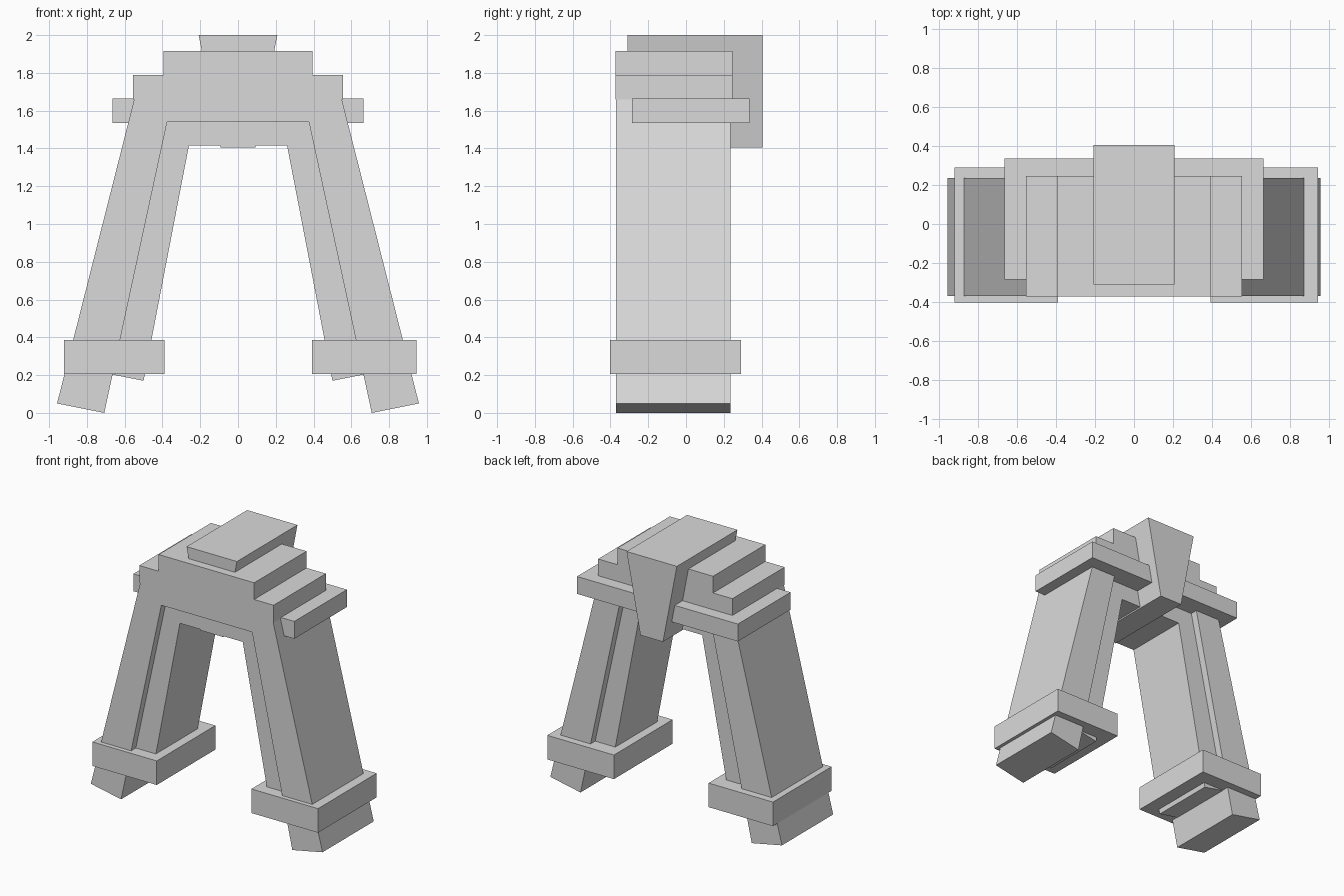
import bpy
import bmesh

default = bpy.data.objects.get("Cube")
if default:
    bpy.data.objects.remove(default, do_unlink=True)

# Single plain stone colour
stone = bpy.data.materials.new("light_grey_stone")
stone.use_nodes = True
grey = (0.7, 0.7, 0.7, 1)
stone.diffuse_color = grey
stone.node_tree.nodes["Principled BSDF"].inputs["Base Color"].default_value = grey


def extrude_profile(name, outline, front, back):
    """Extrude an (x, z) outline from the front y to the back y."""
    bm = bmesh.new()
    face = bm.faces.new([bm.verts.new((x, front, z)) for x, z in outline])
    ext = bmesh.ops.extrude_face_region(bm, geom=[face])
    moved = [v for v in ext["geom"] if isinstance(v, bmesh.types.BMVert)]
    bmesh.ops.translate(bm, verts=moved, vec=(0, back - front, 0))
    bmesh.ops.recalc_face_normals(bm, faces=bm.faces)
    mesh = bpy.data.meshes.new(name)
    bm.to_mesh(mesh)
    bm.free()
    mesh.materials.append(stone)
    obj = bpy.data.objects.new(name, mesh)
    bpy.context.collection.objects.link(obj)
    return obj


def mirrored(half):
    """Complete a right-hand half outline with its mirror image."""
    return half + [(-x, z) for x, z in reversed(half)]


def box(x0, x1, z0, z1):
    return [(x0, z0), (x1, z0), (x1, z1), (x0, z1)]


# Outer arch with splayed legs
extrude_profile("outer_arch", mirrored(
    [(0.375, 1.54), (0.708, 0), (0.958, 0.05), (0.547, 1.67)]), -0.37, 0.235)

# Recessed inner arch lining the opening
extrude_profile("inner_arch", mirrored(
    [(0.26, 1.415), (0.5, 0.17), (0.7, 0.21), (0.41, 1.6)]), -0.315, 0.18)

# Stepped crown
extrude_profile("stepped_crown", mirrored(
    [(0.555, 1.66), (0.555, 1.79), (0.395, 1.79), (0.395, 1.915)]), -0.373, 0.245)

# Cross slab that sticks out at the sides and back
extrude_profile("cross_slab", box(-0.665, 0.665, 1.535, 1.665), -0.285, 0.337)

# Tapered keystone
extrude_profile("keystone", mirrored([(0.093, 1.405), (0.208, 2)]), -0.31, 0.405)

# Collars around the feet
extrude_profile("right_foot_collar", box(-0.922, -0.39, 0.205, 0.385), -0.403, 0.29)
extrude_profile("left_foot_collar", box(0.393, 0.944, 0.205, 0.385), -0.403, 0.29)
